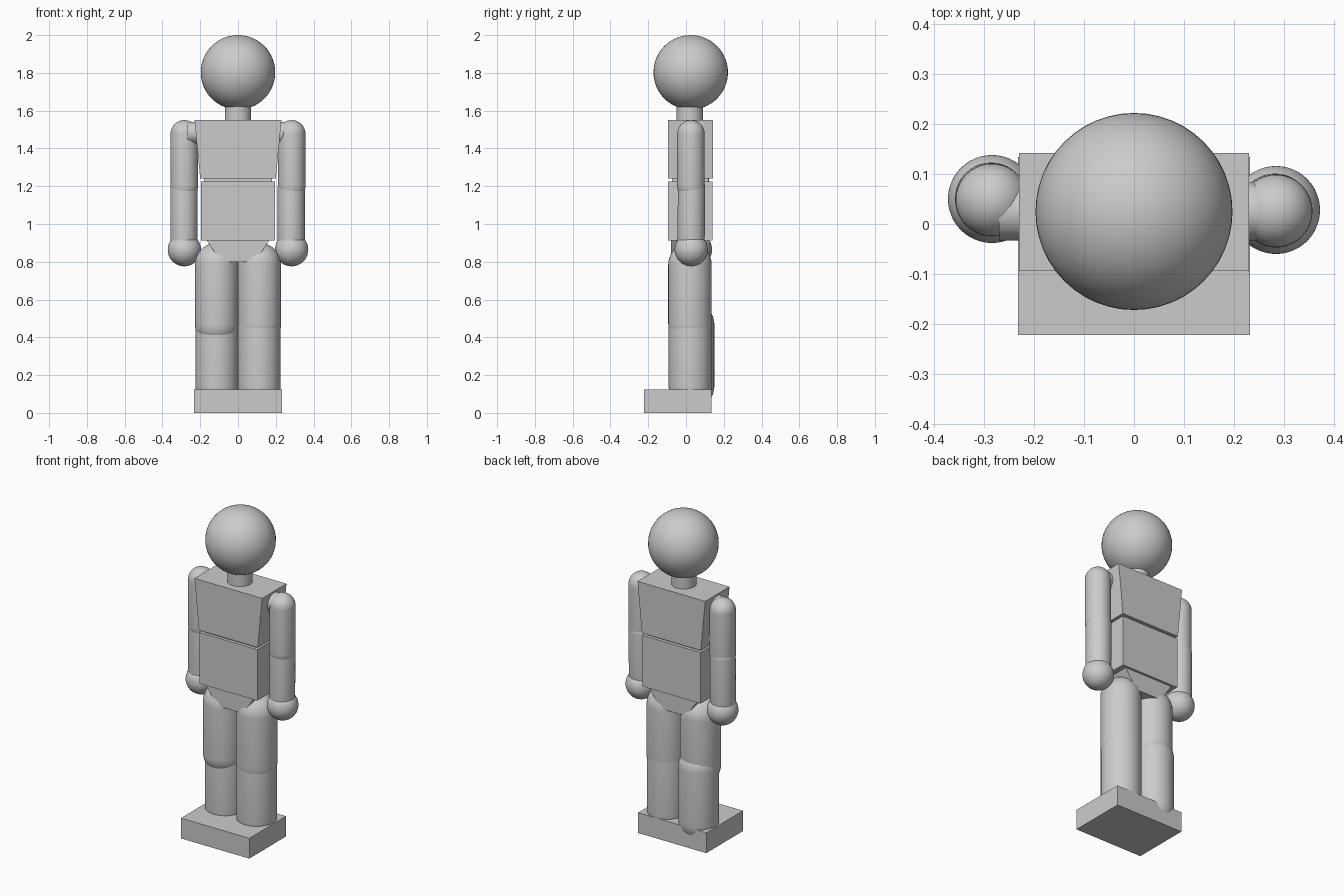
import bpy, bmesh, math
from mathutils import Vector

if "Cube" in bpy.data.objects:
    bpy.data.objects.remove(bpy.data.objects["Cube"])

grey = bpy.data.materials.new("plain grey")
grey.diffuse_color = (0.6, 0.6, 0.6, 1)
grey.use_nodes = True
grey.node_tree.nodes["Principled BSDF"].inputs["Base Color"].default_value = grey.diffuse_color


def finish(name, bm, smooth=False):
    bmesh.ops.recalc_face_normals(bm, faces=bm.faces)
    mesh = bpy.data.meshes.new(name)
    bm.to_mesh(mesh)
    bm.free()
    mesh.materials.append(grey)
    ob = bpy.data.objects.new(name, mesh)
    bpy.context.collection.objects.link(ob)
    if smooth:
        bpy.ops.object.select_all(action='DESELECT')
        ob.select_set(True)
        bpy.context.view_layer.objects.active = ob
        bpy.ops.object.shade_smooth_by_angle(angle=math.radians(35))
    return ob


def block(name, z0, z1, half_bottom, half_top, y0, y1):
    """Box whose width may taper from bottom to top."""
    bm = bmesh.new()
    bmesh.ops.create_cube(bm, size=1)
    for v in bm.verts:
        half = half_top if v.co.z > 0 else half_bottom
        v.co = (math.copysign(half, v.co.x), y1 if v.co.y > 0 else y0,
                z1 if v.co.z > 0 else z0)
    return finish(name, bm)


def ball(name, centre, r):
    bm = bmesh.new()
    bmesh.ops.create_uvsphere(bm, u_segments=48, v_segments=32, radius=r)
    bmesh.ops.translate(bm, verts=bm.verts, vec=centre)
    return finish(name, bm, True)


def capsule(name, a, b, r, round_ends=True):
    """Limb from a to b (end-sphere centres); flat ends on request."""
    a, b = Vector(a), Vector(b)
    length = (b - a).length
    bm = bmesh.new()
    if round_ends:
        n = 10
        prof = [(r * math.sin(t), -r * math.cos(t))
                for t in (i * math.pi / 2 / n for i in range(n + 1))]
        prof += [(x, length - z) for x, z in reversed(prof)]
        verts = [bm.verts.new((x, 0, z)) for x, z in prof]
        edges = [bm.edges.new(p) for p in zip(verts, verts[1:])]
        bmesh.ops.spin(bm, geom=verts + edges, cent=(0, 0, 0), axis=(0, 0, 1),
                       angle=math.tau, steps=40)
        bmesh.ops.remove_doubles(bm, verts=bm.verts, dist=1e-5)
    else:
        bmesh.ops.create_cone(bm, cap_ends=True, segments=40, radius1=r,
                              radius2=r, depth=length)
        bmesh.ops.translate(bm, verts=bm.verts, vec=(0, 0, length / 2))
    turn = Vector((0, 0, 1)).rotation_difference(b - a)
    for v in bm.verts:
        v.co = turn @ v.co + a
    return finish(name, bm, True)


# Head and torso
ball("head", (0, 0.025, 1.803), 0.197)
capsule("neck", (0, 0.02, 1.52), (0, 0.02, 1.66), 0.07, False)
block("chest", 1.24, 1.55, 0.20, 0.23, -0.094, 0.142)
block("waist", 1.21, 1.25, 0.18, 0.18, -0.075, 0.12)
block("belly", 0.912, 1.226, 0.197, 0.197, -0.094, 0.14)
block("pelvis", 0.80, 0.92, 0.09, 0.17, -0.08, 0.125)

# Limbs: the two sides sit at slightly different depths
for side, s, arm_y, shin_y in (("left", 1, 0.026, 0.022), ("right", -1, 0.048, 0.036)):
    x = 0.284 * s
    capsule(side + "_shoulder", (0.18 * s, 0.025, 1.482), (0.27 * s, 0.025, 1.482), 0.058, False)
    capsule(side + "_upper_arm", (x, arm_y, 1.2), (x, arm_y, 1.477), 0.073)
    capsule(side + "_forearm", (x - 0.002, arm_y + 0.001, 0.9), (x - 0.002, arm_y + 0.003, 1.195), 0.072)
    ball(side + "_hand", (x, arm_y + 0.002, 0.864), 0.088)
    capsule(side + "_thigh", (0.113 * s, 0.021, 0.47), (0.113 * s, 0.021, 0.785), 0.115)
    capsule(side + "_shin", (0.112 * s, shin_y, 0.14), (0.112 * s, shin_y, 0.47), 0.114)

# Shared foot block
block("foot_base", 0, 0.125, 0.232, 0.232, -0.222, 0.134)
